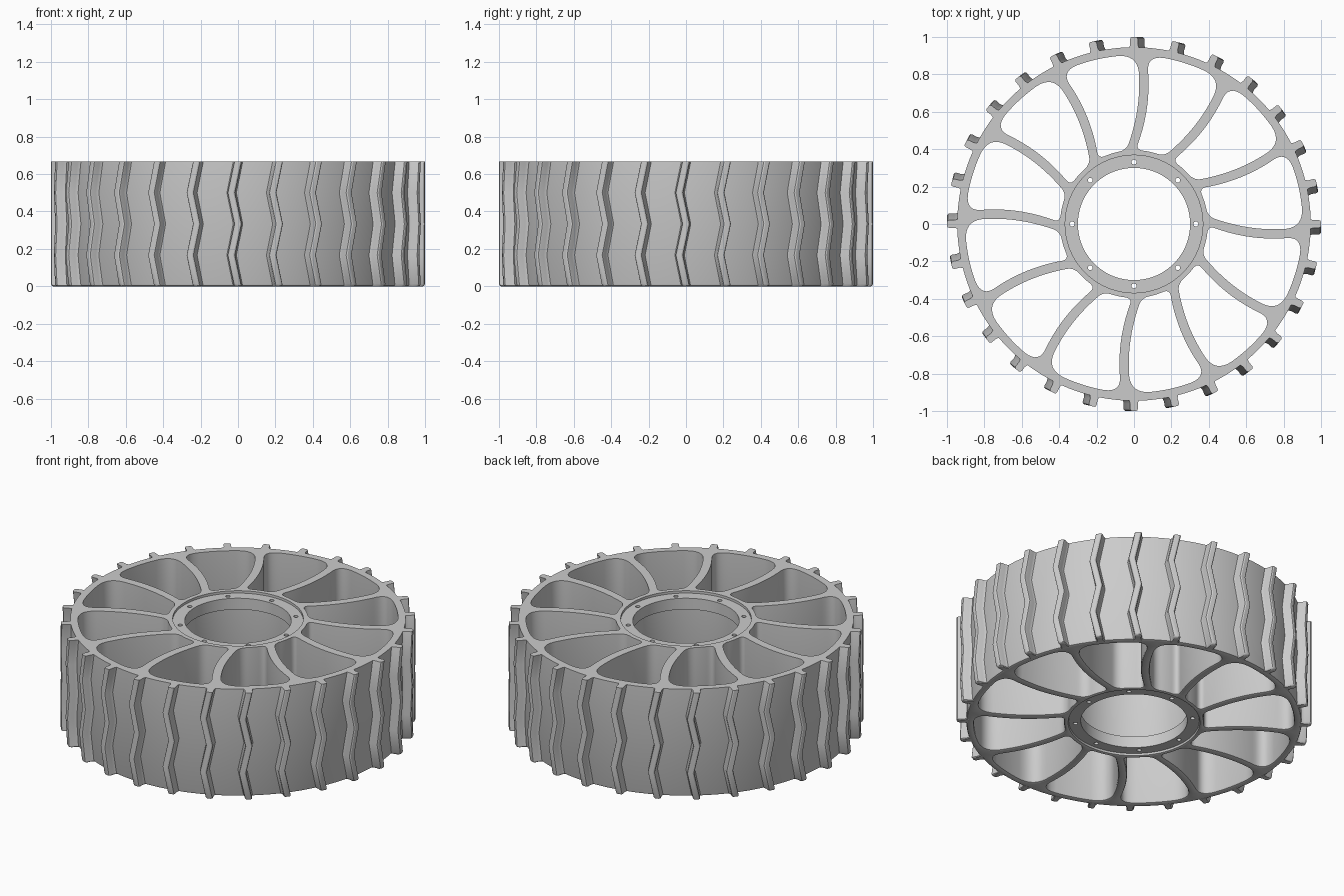
import bpy, bmesh
from math import sin, cos, pi, radians
from mathutils import Vector

if "Cube" in bpy.data.objects:
    bpy.data.objects.remove(bpy.data.objects["Cube"])

H = 0.667            # wheel width
R_RIM, R_POCKET = 0.945, 0.902
R_HUB, R_BORE, R_HOLLOW = 0.395, 0.30, 0.368
SPOKES, TREADS = 12, 28


def polar(r, a):
    return Vector((r * cos(a), r * sin(a)))


def circle(r, n, c=(0, 0)):
    return [Vector(c) + polar(r, 2 * pi * i / n) for i in range(n)]


def finish(bm, name):
    bmesh.ops.recalc_face_normals(bm, faces=bm.faces[:])
    me = bpy.data.meshes.new(name)
    bm.to_mesh(me)
    bm.free()
    ob = bpy.data.objects.new(name, me)
    bpy.context.collection.objects.link(ob)
    bpy.ops.object.select_all(action='DESELECT')
    ob.select_set(True)
    bpy.context.view_layer.objects.active = ob
    bpy.ops.object.shade_smooth_by_angle(angle=radians(30))
    return ob


def offset(loop, d):
    """Shift a counter-clockwise loop outwards by d."""
    out = []
    for i, p in enumerate(loop):
        t = (loop[(i + 1) % len(loop)] - loop[i - 1]).normalized()
        out.append(p + Vector((t.y, -t.x)) * d)
    return out


def plate(name, outer, holes, levels):
    """Extruded outline with holes; levels are (z, edge rounding)."""
    bm = bmesh.new()
    caps = [[], []]
    for k, loop in enumerate([outer] + holes):
        rows = [[bm.verts.new((p.x, p.y, z)) for p in offset(loop, d if k else -d)]
                for z, d in levels]
        n = len(loop)
        for a, b in zip(rows, rows[1:]):
            for i in range(n):
                j = (i + 1) % n
                bm.faces.new((a[i], a[j], b[j], b[i]))
        for cap, row in zip(caps, (rows[0], rows[-1])):
            cap += [bm.edges.get((row[i], row[(i + 1) % n])) for i in range(n)]
    for cap in caps:
        bmesh.ops.triangle_fill(bm, use_beauty=True, use_dissolve=False, edges=cap)
    return finish(bm, name)


def pocket(a0):
    """Opening between the curved spoke at a0 and the next one, rounded corners."""
    a1 = a0 + 2 * pi / SPOKES
    half = 0.025

    def edge(a, side, r):
        return a - (0.053 - 0.555 * (r - 0.75) ** 2 - side * half) / r

    def span(u, v, n):
        return [u + (v - u) * i / n for i in range(n + 1)]

    rs = span(R_HUB, R_POCKET, 40)
    near = [polar(r, edge(a0, 1, r)) for r in rs]
    far = [polar(r, edge(a1, -1, r)) for r in reversed(rs)]
    rim = [polar(R_POCKET, a) for a in
           span(edge(a0, 1, R_POCKET), edge(a1, -1, R_POCKET), 40)]
    hub = [polar(R_HUB, a) for a in
           span(edge(a1, -1, R_HUB), edge(a0, 1, R_HUB), 24)]
    # counter-clockwise: out along one spoke, round the rim, back, round the hub
    paths = [near, rim, far, hub]
    fillet = [0.085, 0.085, 0.04, 0.04]       # corner at the end of each path
    loop = []
    for i, path in enumerate(paths):
        nxt, d, c = paths[(i + 1) % 4], fillet[i], path[-1]
        keep = [p for p in path if (p - path[0]).length > fillet[i - 1]
                and (p - c).length > d]
        s, e = keep[-1], next(p for p in nxt if (p - c).length > d)
        loop += keep
        for k in range(1, 8):
            t = k / 8
            loop.append(s * (1 - t) ** 2 + c * 2 * t * (1 - t) + e * t * t)
    return loop


# Wheel body: rim, spokes and hub tube, with a rounded lower edge
body_levels = [(0, 0.012), (0.0035, 0.0035), (0.012, 0), (H, 0)]
plate("wheel_body", circle(R_RIM, 168),
      [circle(R_HOLLOW, 96)] + [pocket(pi / 2 + 2 * pi * k / SPOKES) for k in range(SPOKES)],
      body_levels)

# Recessed hub flanges with bolt holes, top and bottom
bolts = [circle(0.013, 16, polar(0.331, k * pi / 4)) for k in range(8)]
for name, z in (("lower_hub_flange", 0.015), ("upper_hub_flange", H - 0.085)):
    plate(name, circle(R_HOLLOW + 0.004, 96), [circle(R_BORE, 96)] + bolts,
          [(z, 0), (z + 0.07, 0)])

# Zigzag tread bars around the rim: (tangential, radial) section swept up in z
section = [(-0.032, 0.935), (-0.025, 0.949), (-0.021, 0.962), (-0.021, 0.988),
           (-0.018, 0.996), (-0.011, 1.0), (0.011, 1.0), (0.018, 0.996),
           (0.021, 0.988), (0.021, 0.962), (0.025, 0.949), (0.032, 0.935)]
shift = 0.036
steps = [(0, 0.002, 0.012), (0.004, 0.001, 0.004), (0.012, 0.003, 0),
         (H / 4, shift, 0), (H / 2, 0, 0), (3 * H / 4, shift, 0), (H, 0, 0)]
bm = bmesh.new()
for k in range(TREADS):
    a = pi / 2 + 2 * pi * k / TREADS
    rows = []
    for z, s, drop in steps:
        row = []
        for t, r in section:
            t *= 1 - drop * 20
            rr = r - drop * (r - 0.935) / 0.065
            row.append(bm.verts.new((*polar(rr, a - s - t), z)))
        rows.append(row)
    n = len(section)
    for lo, hi in zip(rows, rows[1:]):
        for i in range(n):
            j = (i + 1) % n
            bm.faces.new((lo[i], lo[j], hi[j], hi[i]))
    bm.faces.new(rows[0])
    bm.faces.new(rows[-1])
finish(bm, "tread_bars")
